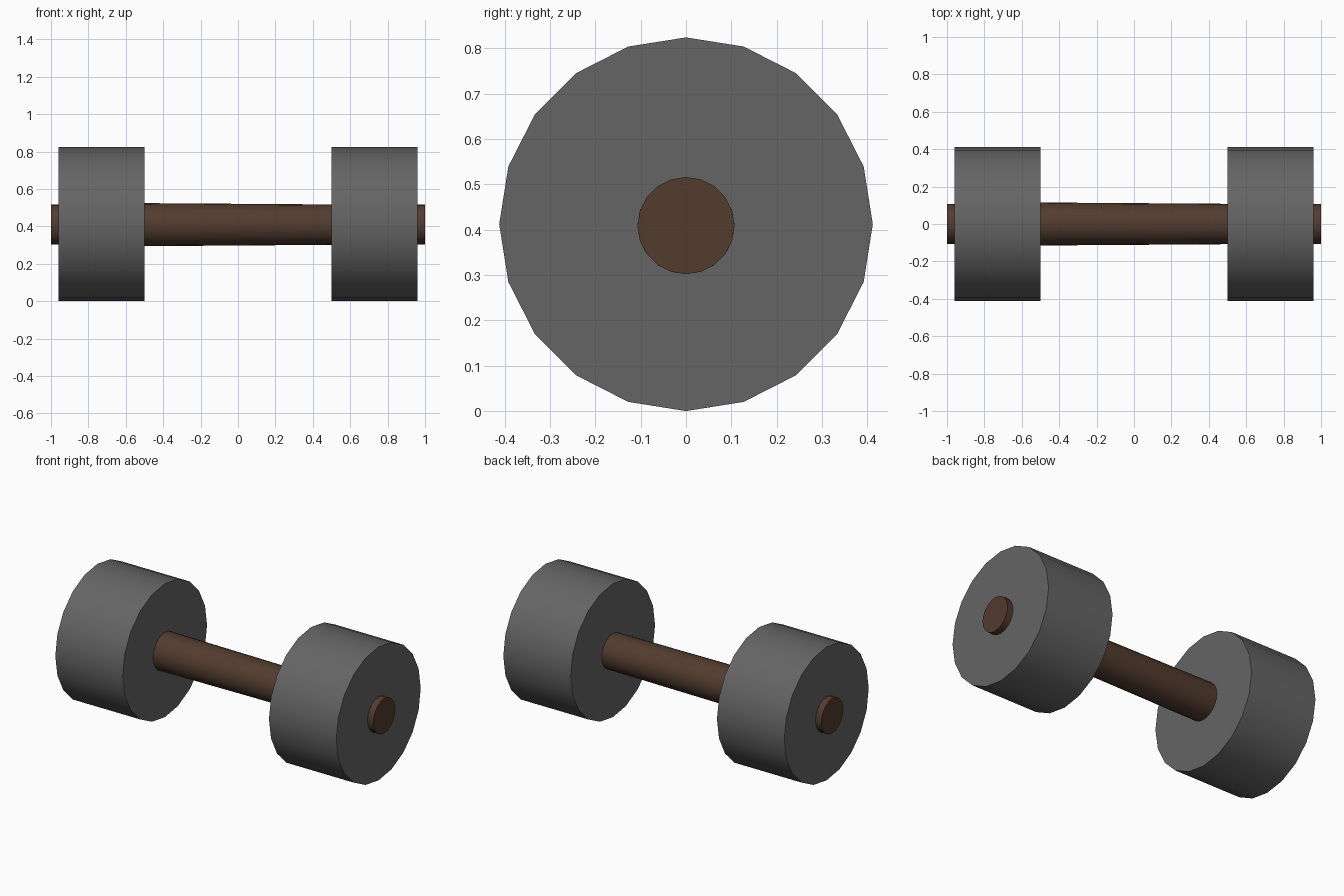
import bpy, bmesh
from math import sin, cos, pi

if "Cube" in bpy.data.objects:
    bpy.data.objects.remove(bpy.data.objects["Cube"])

SIDES = 20


def material(name, color):
    m = bpy.data.materials.new(name)
    m.diffuse_color = color
    m.use_nodes = True
    m.node_tree.nodes["Principled BSDF"].inputs["Base Color"].default_value = m.diffuse_color
    return m


def lathe_x(name, profile, z, mat=None):
    """Closed solid around the x axis from (x, radius) pairs."""
    bm = bmesh.new()
    rings = [[bm.verts.new((x, r * sin(2 * pi * i / SIDES), z + r * cos(2 * pi * i / SIDES)))
              for i in range(SIDES)] for x, r in profile]
    for a, b in zip(rings, rings[1:]):
        for i in range(SIDES):
            j = (i + 1) % SIDES
            bm.faces.new((a[i], a[j], b[j], b[i]))
    bm.faces.new(rings[0])
    bm.faces.new(rings[-1])
    bmesh.ops.recalc_face_normals(bm, faces=bm.faces)
    mesh = bpy.data.meshes.new(name)
    bm.to_mesh(mesh)
    bm.free()
    if mat:
        mesh.materials.append(mat)
    ob = bpy.data.objects.new(name, mesh)
    bpy.context.collection.objects.link(ob)
    bpy.ops.object.select_all(action='DESELECT')
    ob.select_set(True)
    bpy.context.view_layer.objects.active = ob
    bpy.ops.object.shade_smooth_by_angle()
    return ob


brown = material("brown_grip", (0.085, 0.045, 0.028, 1))
grey = material("dark_iron", (0.13, 0.13, 0.13, 1))

# Weights at both ends
for label, x0, x1 in (("left", -0.96, -0.50), ("right", 0.50, 0.96)):
    lathe_x(label + "_weight", [(x0, 0.412), (x1, 0.412)], 0.412, grey)

# Slightly tapered handle running through both weights
lathe_x("handle_bar", [(-1, 0.107), (-0.96, 0.107), (-0.5, 0.115), (0.5, 0.108), (1, 0.107)],
        0.409, brown)
